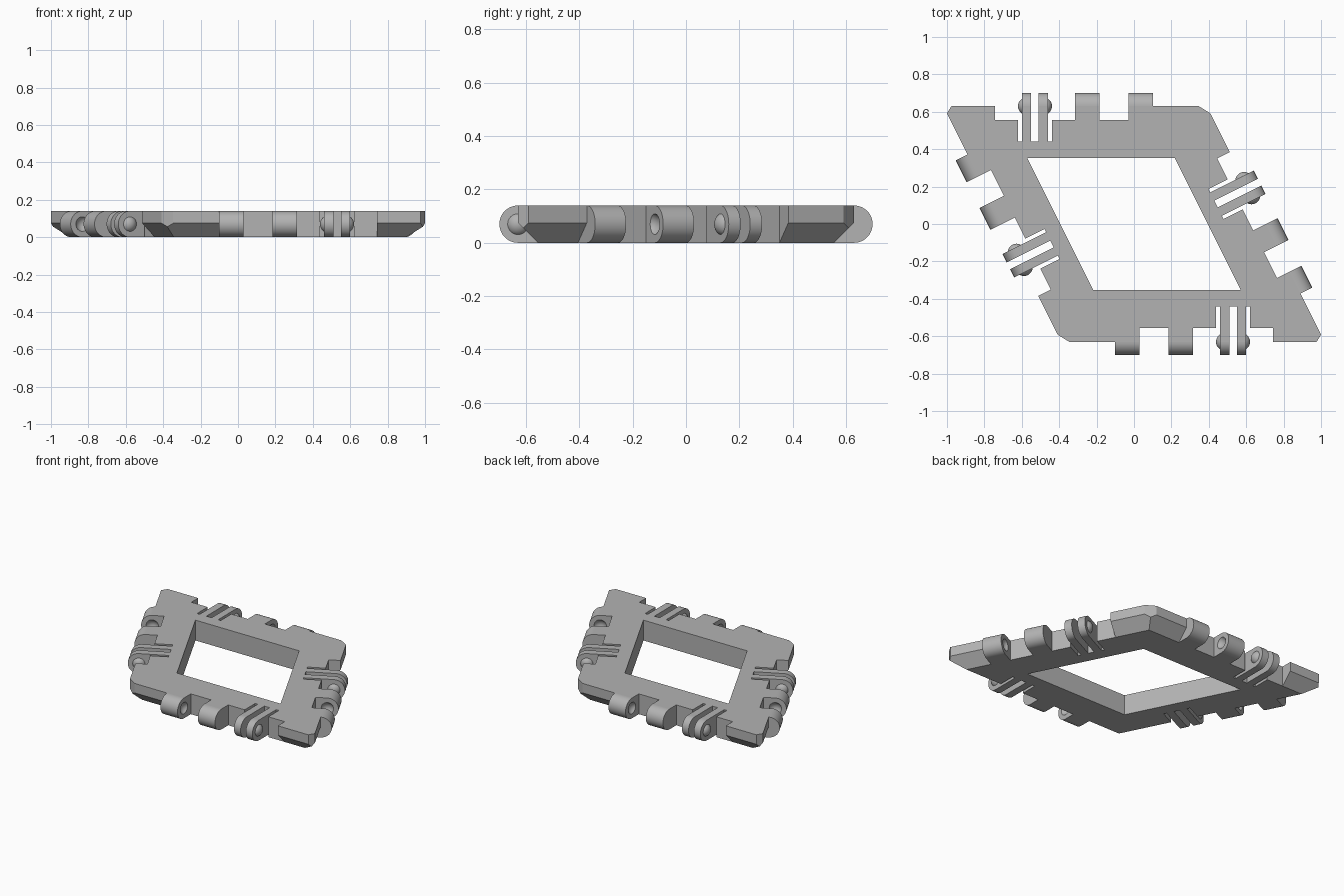
import bpy, bmesh, math
from mathutils import Vector, Matrix

cube = bpy.data.objects.get("Cube")
if cube:
    bpy.data.objects.remove(cube, do_unlink=True)

H = 0.14                 # plate thickness
R = H / 2                # hinge radius
EDGE_Y = 0.63            # hinge axis distance from the centre line
INSET = 0.075            # recess depth, also the lower bevel
SLOT = -0.19             # slot depth beside the fork prongs
INNER = -0.277           # window edge
CUT = 0.043              # clipped corner length
ANGLE = math.atan(2)     # acute corner of the rhombus
LENGTH = 2 * EDGE_Y / math.sin(ANGLE)
TAB_START, TAB_END = 0.275, 1.12
PRONGS = [(0.42, 0.47), (0.51, 0.56)]
KNUCKLES = [(0.705, 0.835), (0.99, 1.12)]
ARC = 24
BALL_R, BALL_H = 0.047, 0.021

gray = bpy.data.materials.new("light gray plastic")
gray.use_nodes = True
color = (0.45, 0.45, 0.45, 1)
gray.diffuse_color = color
gray.node_tree.nodes["Principled BSDF"].inputs["Base Color"].default_value = color


def make_object(name, bm):
    mesh = bpy.data.meshes.new(name)
    bm.to_mesh(mesh)
    bm.free()
    mesh.materials.append(gray)
    ob = bpy.data.objects.new(name, mesh)
    bpy.context.collection.objects.link(ob)
    return ob


# Local frames of the four sides: s along the edge, d outward, z up
a = Vector((-LENGTH / 2 - EDGE_Y / 2, EDGE_Y, 0))
b = Vector((LENGTH / 2 - EDGE_Y / 2, EDGE_Y, 0))
corners = [a, b, -a, -b]
frames = []
for i, c in enumerate(corners):
    t = (corners[(i + 1) % 4] - c).normalized()
    n = Vector((-t.y, t.x, 0))
    frames.append(Matrix.Translation(c) @ Matrix((t, n, Vector((0, 0, 1)))).transposed().to_4x4())


# Vertical profiles along an edge, each from top to bottom
def wall(s, d):
    return [Vector((s, d, H)), Vector((s, d, 0))]


def tab(s):
    return [Vector((s, 0, H)), Vector((s, 0, INSET)), Vector((s, -INSET, 0))]


def rounded(s):
    return [Vector((s, R * math.sin(math.pi * k / ARC), R + R * math.cos(math.pi * k / ARC)))
            for k in range(ARC + 1)]


def add_face(bm, frame, points, smooth=False):
    clean = []
    for p in points:
        if not clean or (p - clean[-1]).length > 1e-5:
            clean.append(p)
    if (clean[0] - clean[-1]).length < 1e-5:
        clean.pop()
    face = bm.faces.new([bm.verts.new(frame @ p) for p in clean])
    face.smooth = smooth


# Stations from the first tab, past fork and knuckles, to the last tab
stations = [tab(TAB_START), wall(TAB_START, -INSET)]
fork_a, fork_b = PRONGS[0][0] - 0.02, PRONGS[-1][1] + 0.02
stations += [wall(fork_a, -INSET), wall(fork_a, SLOT)]
for s0, s1 in PRONGS:
    stations += [wall(s0, SLOT), rounded(s0), rounded(s1), wall(s1, SLOT)]
stations += [wall(fork_b, SLOT), wall(fork_b, -INSET)]
for s0, s1 in KNUCKLES:
    stations += [wall(s0, -INSET), rounded(s0), rounded(s1), wall(s1, -INSET)]
stations[-1] = tab(TAB_END)


def corner_points(half, flip):
    """Clipped corner and mitre points at one end of a side."""
    def at(s, d, z):
        return Vector((LENGTH - s if flip else s, d, z))
    co, si = math.cos(half), math.sin(half)
    frac = CUT * co * si / INSET
    mid_s, mid_d = CUT * co * co, -CUT * co * si
    return dict(
        cut_top=at(CUT, 0, H), cut_low=at(CUT, 0, INSET),
        mid=at(mid_s, mid_d, H), ridge=at(mid_s, mid_d, INSET * (1 - frac)),
        foot=at(INSET * co / si, -INSET, 0),
        in_top=at(-INNER * co / si, INNER, H), in_low=at(-INNER * co / si, INNER, 0))


# Frame plate with tabs, fork prongs and knuckles on every side
bm = bmesh.new()
for i, frame in enumerate(frames):
    halves = [ANGLE / 2, (math.pi - ANGLE) / 2]
    first = corner_points(halves[i % 2], False)
    last = corner_points(halves[1 - i % 2], True)
    for p, q in zip(stations, stations[1:]):
        if abs(p[0].x - q[0].x) < 1e-6:
            add_face(bm, frame, p + q[::-1])
        else:
            for k in range(len(p) - 1):
                add_face(bm, frame, [p[k], p[k + 1], q[k + 1], q[k]], len(p) > 3)
    for c, end in ((first, stations[0]), (last, stations[-1])):
        add_face(bm, frame, [c["mid"], c["cut_top"], c["cut_low"], c["ridge"]])
        add_face(bm, frame, [c["cut_top"], end[0], end[1], c["cut_low"]])
        add_face(bm, frame, [c["cut_low"], end[1], end[2], c["foot"], c["ridge"]])
    add_face(bm, frame, [first["in_top"], first["mid"], first["cut_top"]]
             + [p[0] for p in stations] + [last["cut_top"], last["mid"], last["in_top"]])
    add_face(bm, frame, [first["in_low"], first["foot"]]
             + [p[-1] for p in stations] + [last["foot"], last["in_low"]])
    add_face(bm, frame, [first["in_top"], last["in_top"], last["in_low"], first["in_low"]])
bmesh.ops.remove_doubles(bm, verts=bm.verts, dist=1e-4)
bmesh.ops.recalc_face_normals(bm, faces=bm.faces)
plate = make_object("hinged_frame", bm)


def add_sphere(bm, frame, s):
    place = frame @ Matrix.Translation((s, 0, R)) @ Matrix.Rotation(math.pi / 2, 4, "Y")
    return bmesh.ops.create_uvsphere(bm, u_segments=32, v_segments=20, radius=BALL_R, matrix=place)["verts"]


# Sockets on the facing ends of the two knuckles
bm = bmesh.new()
for frame in frames:
    add_sphere(bm, frame, KNUCKLES[0][1] + BALL_R - BALL_H)
    add_sphere(bm, frame, KNUCKLES[1][0] - BALL_R + BALL_H)
for f in bm.faces:
    f.smooth = True
cutter = make_object("socket_cutter", bm)
cutter.hide_render = True
mod = plate.modifiers.new("sockets", "BOOLEAN")
mod.operation = "DIFFERENCE"
mod.solver = "EXACT"
mod.object = cutter
bpy.context.view_layer.objects.active = plate
bpy.ops.object.modifier_apply(modifier=mod.name)
bpy.data.objects.remove(cutter, do_unlink=True)

# Snap balls on the outer faces of each fork
for i, frame in enumerate(frames):
    for label, s, side in (("first", PRONGS[0][0], -1), ("second", PRONGS[1][1], 1)):
        bm = bmesh.new()
        add_sphere(bm, frame, s - side * (BALL_R - BALL_H))
        bmesh.ops.bisect_plane(bm, geom=bm.verts[:] + bm.edges[:] + bm.faces[:],
                               plane_co=frame @ Vector((s, 0, R)),
                               plane_no=frame.to_3x3() @ Vector((side, 0, 0)), clear_inner=True)
        for f in bm.faces:
            f.smooth = True
        make_object(f"{label}_snap_ball_{i + 1}", bm)
